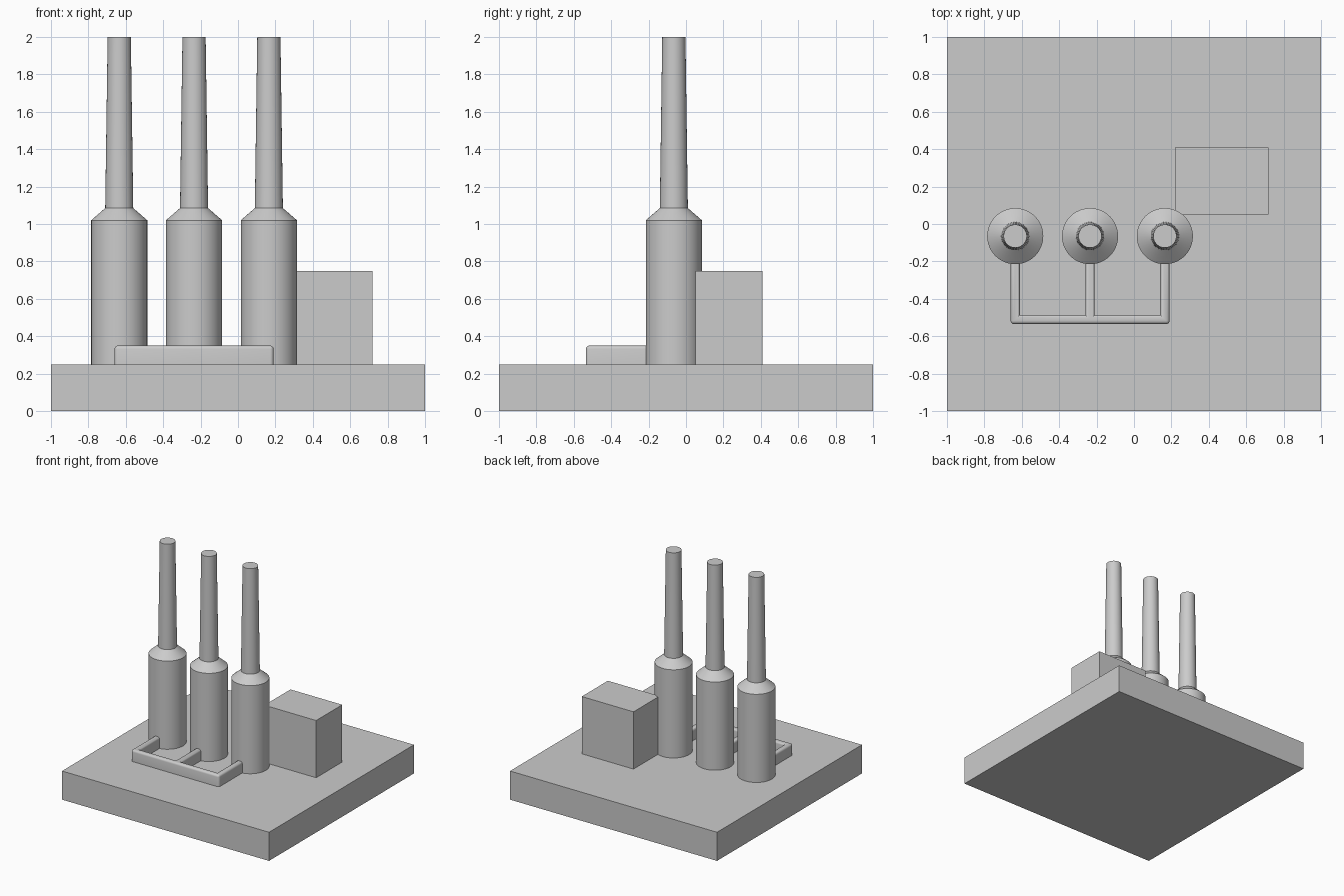
import bpy
import bmesh
import math

cube = bpy.data.objects.get("Cube")
if cube:
    bpy.data.objects.remove(cube, do_unlink=True)

GREY = (0.6, 0.6, 0.6, 1)
grey = bpy.data.materials.new("plain_grey")
grey.use_nodes = True
grey.diffuse_color = GREY
grey.node_tree.nodes["Principled BSDF"].inputs["Base Color"].default_value = GREY

DECK = 0.25
STACK_XS = (-0.635, -0.235, 0.165)
STACK_Y = -0.065


def finish(name, bm, smooth=False):
    bmesh.ops.recalc_face_normals(bm, faces=bm.faces)
    mesh = bpy.data.meshes.new(name)
    bm.to_mesh(mesh)
    bm.free()
    mesh.materials.append(grey)
    obj = bpy.data.objects.new(name, mesh)
    bpy.context.collection.objects.link(obj)
    if smooth:
        bpy.ops.object.select_all(action='DESELECT')
        obj.select_set(True)
        bpy.context.view_layer.objects.active = obj
        bpy.ops.object.shade_smooth_by_angle(angle=math.radians(30))
    return obj


def prism(outline, z0, z1):
    """Extrude a flat outline upwards."""
    bm = bmesh.new()
    face = bm.faces.new([bm.verts.new((x, y, z0)) for x, y in outline])
    top = bmesh.ops.extrude_face_region(bm, geom=[face], use_keep_orig=True)["geom"]
    for v in top:
        if isinstance(v, bmesh.types.BMVert):
            v.co.z = z1
    return bm


def block(name, x0, x1, y0, y1, z0, z1):
    return finish(name, prism([(x0, y0), (x1, y0), (x1, y1), (x0, y1)], z0, z1))


def lathe(name, profile, x, y, sides=48):
    """Stack rings of (radius, height) into a closed turned body."""
    bm = bmesh.new()
    rings = []
    for r, z in profile:
        angles = [math.tau * i / sides for i in range(sides)]
        rings.append([bm.verts.new((x + r * math.cos(a), y + r * math.sin(a), z)) for a in angles])
    for low, high in zip(rings, rings[1:]):
        for i in range(sides):
            j = (i + 1) % sides
            bm.faces.new((low[i], low[j], high[j], high[i]))
    bm.faces.new(rings[0])
    bm.faces.new(rings[-1])
    return finish(name, bm, smooth=True)


# Ground slab and plant building
block("base_slab", -1, 1, -1, 1, 0, DECK)
block("building", 0.22, 0.72, 0.05, 0.41, DECK, 0.75)

# Three towers, each with a shoulder and a tapering chimney
profile = [(0.15, DECK), (0.15, 1.02), (0.075, 1.085), (0.062, 2.0)]
for side, x in zip(("right", "middle", "left"), STACK_XS):
    lathe(f"chimney_{side}", profile, x, STACK_Y)

# Comb-shaped duct joining the towers, with rounded top edges
half, front, inner, back = 0.025, -0.535, -0.487, -0.15
outline = [(STACK_XS[0] - half, front), (STACK_XS[-1] + half, front)]
for x in reversed(STACK_XS):
    if x != STACK_XS[-1]:
        outline.append((x + half, inner))
    outline += [(x + half, back), (x - half, back)]
    if x != STACK_XS[0]:
        outline.append((x - half, inner))
bm = prism(outline, DECK, 0.35)
rounded = []
for e in bm.edges:
    a, b = e.verts
    on_top = min(a.co.z, b.co.z) > 0.34
    front_corner = abs(a.co.z - b.co.z) > 0.05 and a.co.y < front + 0.01
    if on_top or front_corner:
        rounded.append(e)
bmesh.ops.bevel(bm, geom=rounded, offset=0.018, segments=4, profile=0.5,
                affect='EDGES', clamp_overlap=True)
finish("connecting_duct", bm, smooth=True)
